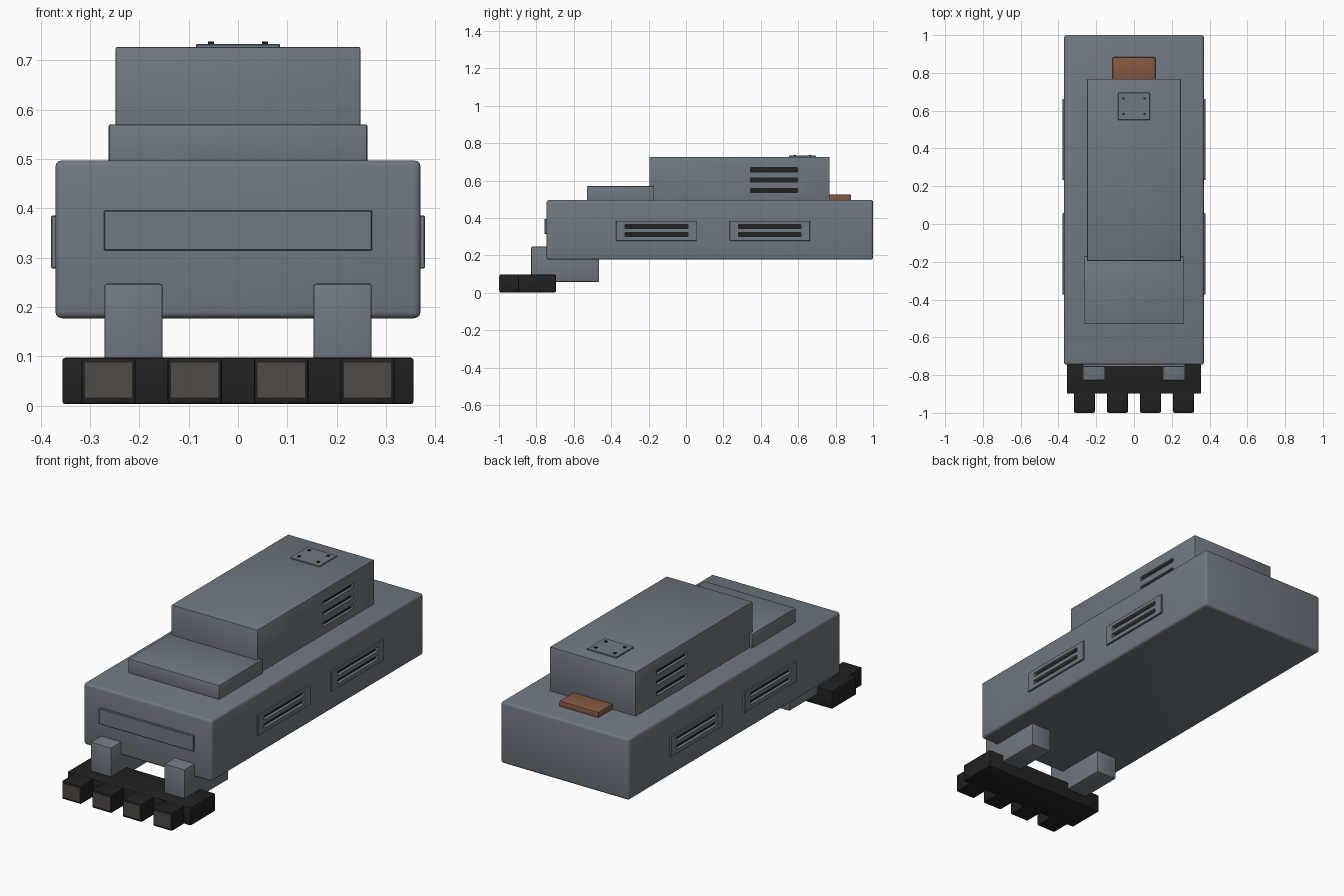
import bpy, bmesh
from mathutils import Matrix, Vector

if "Cube" in bpy.data.objects:
    bpy.data.objects.remove(bpy.data.objects["Cube"])


def material(name, rgb):
    m = bpy.data.materials.new(name)
    m.diffuse_color = (*rgb, 1)
    m.use_nodes = True
    m.node_tree.nodes["Principled BSDF"].inputs["Base Color"].default_value = m.diffuse_color
    return m


GREY = material("hull grey", (0.16, 0.19, 0.22))
BLACK = material("soft black", (0.015, 0.015, 0.015))
BROWN = material("rust brown", (0.235, 0.096, 0.054))
TIP = material("tooth tip grey", (0.078, 0.067, 0.056))


def boxes(name, extents, mat, bevel=0.0, segments=2):
    """One object made of boxes given as (x0, x1, y0, y1, z0, z1)."""
    bm = bmesh.new()
    for x0, x1, y0, y1, z0, z1 in extents:
        centre = Vector((x0 + x1, y0 + y1, z0 + z1)) / 2
        size = Vector((x1 - x0, y1 - y0, z1 - z0))
        bmesh.ops.create_cube(bm, size=1, matrix=Matrix.LocRotScale(centre, None, size))
    if bevel:
        bmesh.ops.bevel(bm, geom=bm.edges[:], offset=bevel, segments=segments,
                        profile=0.5, affect='EDGES')
    me = bpy.data.meshes.new(name)
    bm.to_mesh(me)
    bm.free()
    me.materials.append(mat)
    ob = bpy.data.objects.new(name, me)
    bpy.context.collection.objects.link(ob)
    return ob


def both_sides(items):
    """Repeat boxes mirrored across x = 0."""
    return items + [(-x1, -x0, *rest) for x0, x1, *rest in items]


def cut(ob, cutter):
    mod = ob.modifiers.new("slots", 'BOOLEAN')
    mod.operation = 'DIFFERENCE'
    mod.solver = 'EXACT'
    mod.object = cutter
    cutter.hide_render = True
    bpy.context.view_layer.objects.active = ob
    bpy.ops.object.modifier_apply(modifier=mod.name)


# Hull and upper blocks
hull = boxes("hull", [(-.37, .37, -.745, 1, .177, .497)], GREY, .013, 3)
boxes("front_deck", [(-.262, .262, -.53, -.17, .48, .57)], GREY, .004)
cabin = boxes("cabin", [(-.248, .248, -.195, .768, .48, .727)], GREY, .004)
boxes("front_panel", [(-.272, .272, -.757, -.735, .314, .395)], GREY, .002, 1)
boxes("rear_latch", [(-.113, .113, .75, .883, .49, .525)], BROWN, .005)

# Side panels with two slots each
starts = (-.373, .233)
panels = boxes("side_panels", both_sides(
    [(.36, .379, y, y + .43, .278, .385) for y in starts]), GREY, .002, 1)
slots = [(y + .047, y + .383, z, z + .022) for y in starts for z in (.301, .343)]
slot_cutter = boxes("slot_cutter", both_sides([(.362, .4, *s) for s in slots]), BLACK)
cut(hull, slot_cutter)
cut(panels, slot_cutter)
boxes("side_slot_backs", both_sides([(.358, .363, *s) for s in slots]), BLACK)

# Cabin vents
vents = [(.345, .597, z, z + .022) for z in (.537, .592, .647)]
vent_cutter = boxes("vent_cutter", both_sides([(.232, .27, *v) for v in vents]), BLACK)
cut(cabin, vent_cutter)
boxes("cabin_vent_backs", both_sides([(.228, .233, *v) for v in vents]), BLACK)
for cutter in (slot_cutter, vent_cutter):
    bpy.data.objects.remove(cutter)

# Roof hatch plate and its bolts
boxes("roof_plate", [(-.085, .085, .55, .695, .72, .733)], GREY, .002, 1)
boxes("roof_bolts", [(x - .006, x + .006, y - .006, y + .006, .73, .738)
                     for x in (-.055, .055) for y in (.582, .664)], BLACK)

# Arms carrying the toothed bar
boxes("arms", both_sides([(.153, .271, -.828, -.465, .058, .247)]), GREY, .005)
boxes("front_bar", [(-.356, .356, -.898, -.695, .003, .097)], BLACK, .006)
centres = [-.2625, -.0875, .0875, .2625]
boxes("teeth", [(x - .055, x + .055, -.998, -.88, .003, .097) for x in centres], BLACK, .005)
boxes("tooth_tips", [(x - .048, x + .048, -1, -.994, .016, .087) for x in centres], TIP)

# Smooth the rounded edges only
for ob in bpy.context.scene.objects:
    ob.select_set(True)
bpy.context.view_layer.objects.active = hull
bpy.ops.object.shade_smooth_by_angle()
